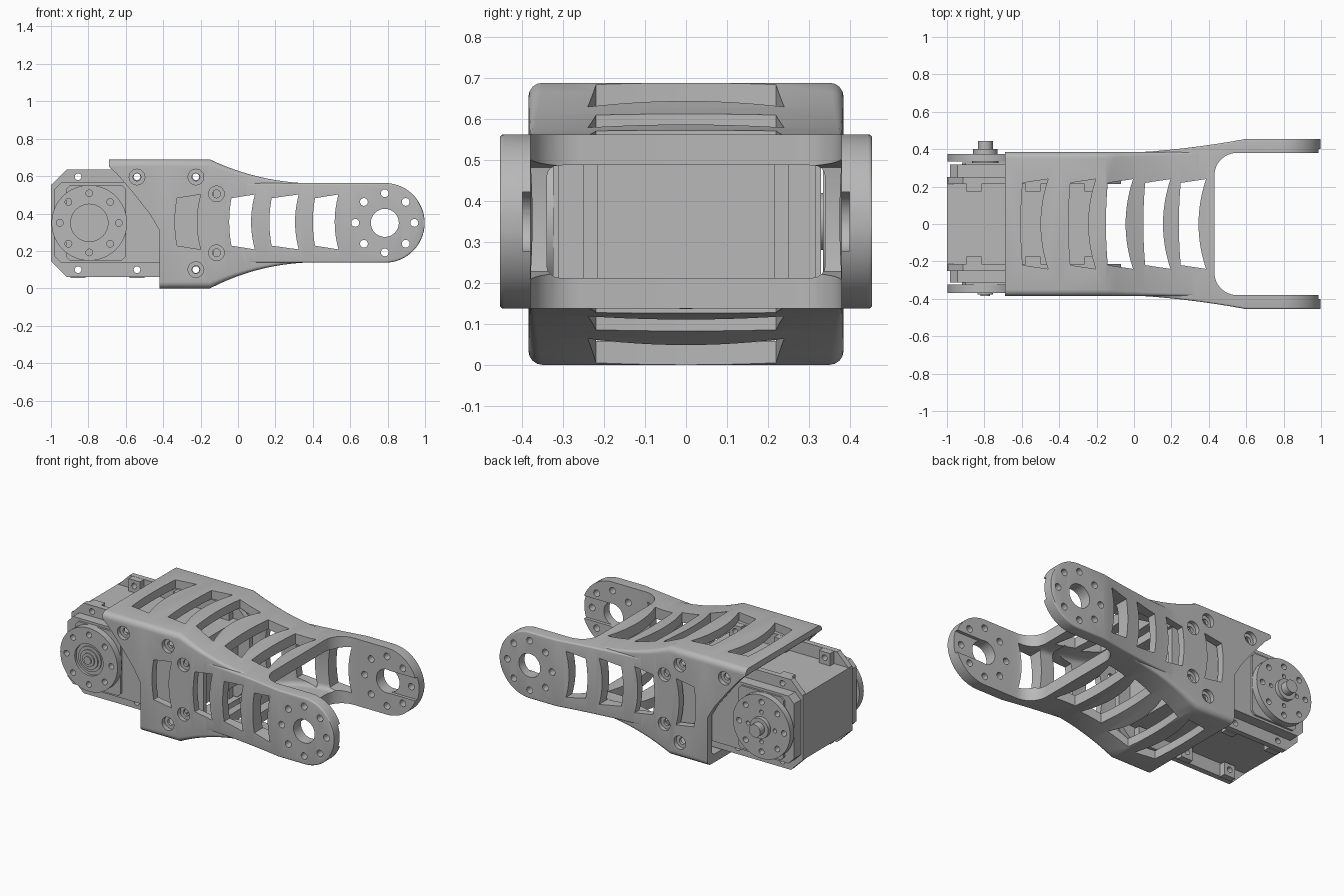
import bpy, bmesh, math

if "Cube" in bpy.data.objects:
    bpy.data.objects.remove(bpy.data.objects["Cube"], do_unlink=True)

GREY = bpy.data.materials.new("grey")
GREY.use_nodes = True
GREY.diffuse_color = (0.48, 0.48, 0.48, 1)
GREY.node_tree.nodes["Principled BSDF"].inputs["Base Color"].default_value = GREY.diffuse_color


def make(name, bm):
    bmesh.ops.recalc_face_normals(bm, faces=bm.faces)
    mesh = bpy.data.meshes.new(name)
    bm.to_mesh(mesh)
    bm.free()
    mesh.materials.append(GREY)
    obj = bpy.data.objects.new(name, mesh)
    bpy.context.collection.objects.link(obj)
    return obj


def add_prism(bm, pts, axis, lo, hi):
    """Extrude an outline along y (points are x, z) or z (points are x, y)."""
    def place(p, d):
        return (p[0], d, p[1]) if axis == "y" else (p[0], p[1], d)
    a = [bm.verts.new(place(p, lo)) for p in pts]
    b = [bm.verts.new(place(p, hi)) for p in pts]
    bm.faces.new(a)
    bm.faces.new(b[::-1])
    for i in range(len(a)):
        j = (i + 1) % len(a)
        bm.faces.new((a[i], a[j], b[j], b[i]))


def prisms(name, outlines, axis, *spans):
    bm = bmesh.new()
    for pts in outlines:
        for lo, hi in spans:
            add_prism(bm, pts, axis, lo, hi)
    return make(name, bm)


def disc(x, z, r, n=24):
    return [(x + r * math.cos(math.tau * i / n), z + r * math.sin(math.tau * i / n)) for i in range(n)]


def ring(x, z, radius, r):
    return [disc(x + radius * math.cos(i * math.pi / 4), z + radius * math.sin(i * math.pi / 4), r, 16)
            for i in range(8)]


def rect(x0, x1, y0, y1, cut=0.0):
    """Rectangle, optionally with chamfered corners."""
    if not cut:
        return [(x0, y0), (x1, y0), (x1, y1), (x0, y1)]
    return [(x0 + cut, y0), (x1 - cut, y0), (x1, y0 + cut), (x1, y1 - cut),
            (x1 - cut, y1), (x0 + cut, y1), (x0, y1 - cut), (x0, y0 + cut)]


def window(x0, x1, mid, half, bow0, bow1):
    """Vent outline whose two long sides bow towards -x."""
    ts = [i / 6 - 1 for i in range(13)]
    left = [(x0 - bow0 * (1 - t * t), mid + t * (half - 0.02)) for t in ts]
    right = [(x1 - bow1 * (1 - t * t), mid + t * half) for t in ts]
    return right + left[::-1]


def combine(obj, other, operation="DIFFERENCE"):
    mod = obj.modifiers.new("combine", "BOOLEAN")
    mod.operation, mod.solver, mod.object = operation, "EXACT", other
    bpy.context.view_layer.objects.active = obj
    bpy.ops.object.modifier_apply(modifier=mod.name)
    bpy.data.objects.remove(other, do_unlink=True)


def clamp(t):
    return max(0.0, min(1.0, t))


# Bracket sections by station along x: bottom, top, half width, corner radius
ARM_X, ARM_Z, ARM_R = 0.785, 0.35, 0.213


def body_section(x):
    fall = (1 - clamp((x + 0.15) / 0.6)) ** 2.2
    return 0.14 - 0.14 * fall, 0.56 + 0.129 * fall, 0.385, 0.012 + 0.022 * fall


def arm_section(x):
    h = math.sqrt(ARM_R ** 2 - max(x - ARM_X, 0) ** 2)
    width = 0.38 + 0.075 * clamp((x + 0.1) / 0.7) ** 1.7
    return ARM_Z - h, ARM_Z + h, width, 0.01


def inner_section(x):
    bottom, top, _, _ = body_section(x)
    wall = 0.053 + 0.02 * clamp((x + 0.15) / 0.6)
    return bottom + wall, top - wall, 0.34, 0.03


def loft(name, xs, shape):
    bm = bmesh.new()
    rows = []
    for x in xs:
        z0, z1, w, r = shape(x)
        r = min(r, (z1 - z0) * 0.3)
        row = []
        for k, (sy, sz) in enumerate(((1, 1), (-1, 1), (-1, -1), (1, -1))):
            cy, cz = sy * (w - r), (z1 - r if sz > 0 else z0 + r)
            for i in range(5):
                a = math.pi / 2 * (k + i / 4)
                row.append(bm.verts.new((x, cy + r * math.cos(a), cz + r * math.sin(a))))
        rows.append(row)
    for a, b in zip(rows, rows[1:]):
        for i in range(len(a)):
            j = (i + 1) % len(a)
            bm.faces.new((a[i], a[j], b[j], b[i]))
    bm.faces.new(rows[0])
    bm.faces.new(rows[-1][::-1])
    return make(name, bm)


# Boxy body joined to the flared arms, then hollowed
curve_xs = [-0.15 + 0.05 * i for i in range(16)]
tip_xs = [ARM_X + ARM_R * math.sin(math.radians(a)) for a in range(0, 88, 6)]
bracket = loft("bracket", [-0.69, -0.4] + curve_xs[:12] + [0.44], body_section)
combine(bracket, loft("arms", [-0.12] + curve_xs[1:] + tip_xs, arm_section), "UNION")
combine(bracket, loft("cavity", [-0.8, -0.4] + curve_xs[:15], inner_section))

# Slanted rear edge of the side walls
combine(bracket, prisms("rear_cut", [[(-0.9, -0.1), (-0.42, -0.1), (-0.42, 0.31), (-0.47, 0.395),
                                      (-0.56, 0.51), (-0.65, 0.615), (-0.69, 0.65), (-0.9, 0.65)]],
                        "y", (-0.6, 0.6)))

# Gap between the fork arms
arc = [(0.55 - 0.12 * math.cos(math.radians(a)), 0.26 + 0.12 * math.sin(math.radians(a)))
       for a in range(0, 91, 10)]
gap = arc + [(1.2, 0.38), (1.2, -0.38)] + [(x, -y) for x, y in reversed(arc)]
combine(bracket, prisms("fork_gap", [gap], "z", (-0.2, 0.9)))

# Vents through top and bottom, then through the sides
top_vents = [window(x, x + 0.135, 0, 0.24, 0.01, 0.04) for x in (-0.595, -0.34, -0.14, 0.06, 0.25)]
combine(bracket, prisms("top_vents", top_vents, "z", (-0.2, 0.9)))
side_vents = [window(x0, x1, 0.355, 0.147, 0.012, 0.02)
              for x0, x1 in ((-0.325, -0.2), (-0.035, 0.09), (0.18, 0.325), (0.412, 0.537))]
combine(bracket, prisms("side_vents", side_vents, "y", (-0.6, 0.6)))

# Counterbored screw holes and arm holes
screws = [(-0.54, 0.595), (-0.225, 0.595), (-0.115, 0.505), (-0.115, 0.19), (-0.225, 0.1)]
combine(bracket, prisms("counterbores", [disc(x, z, 0.042) for x, z in screws], "y",
                        (-0.6, -0.358), (0.358, 0.6)))
small = [disc(x, z, 0.021, 16) for x, z in screws] + ring(ARM_X, ARM_Z, 0.158, 0.021)
combine(bracket, prisms("holes", small + [disc(ARM_X, ARM_Z, 0.075, 32)], "y", (-0.6, 0.6)))
combine(bracket, prisms("arm_slots", [rect(ARM_X, 1.2, 0.278, 0.422)], "y", (-0.4, 0.4)))

# Motor: core, flanges with nut blocks, covers
prisms("motor_core", [rect(-1.0, -0.15, 0.145, 0.555)], "y", (-0.25, 0.25))
flanges = prisms("motor_flanges", [rect(-1.0, -0.07, 0.06, 0.635, 0.085)], "y",
                 (-0.25, -0.215), (0.215, 0.25))
lugs = [(x, z) for x in (-0.855, -0.54, -0.225) for z in (0.1, 0.597)]
nuts = [rect(x - 0.04, x + 0.04, z - 0.045, z + 0.037) for x, z in lugs]
nut_blocks = prisms("nut_blocks", nuts, "y", (-0.216, -0.175), (0.175, 0.216))
for part in (flanges, nut_blocks):
    combine(part, prisms("lug_holes", [disc(x, z, 0.018, 16) for x, z in lugs], "y", (-0.5, 0.5)))
prisms("front_cover", [rect(-0.985, -0.13, 0.135, 0.565, 0.04)], "y", (-0.312, -0.248))
prisms("rear_cover", [rect(-0.985, -0.13, 0.135, 0.565, 0.04)], "y", (0.248, 0.318))
prisms("cover_pads", [rect(-0.92, -0.6, 0.15, 0.55, 0.02)], "y", (-0.325, -0.31), (0.316, 0.33))

# Output horns, with a recessed stepped hub in front and a shaft behind
HX, HZ = -0.795, 0.35
for name, lo, hi in (("front_horn", -0.368, -0.324), ("rear_horn", 0.335, 0.375)):
    horn = prisms(name, [disc(HX, HZ, 0.202, 48)], "y", (lo, hi))
    combine(horn, prisms("horn_holes", ring(HX, HZ, 0.158, 0.018), "y", (-0.5, 0.5)))
    if lo > 0:
        combine(horn, prisms("inner_holes", ring(HX, HZ, 0.095, 0.013)[::2], "y", (-0.5, 0.5)))
    else:
        combine(horn, prisms("hub_recess", [disc(HX, HZ, 0.1, 32)], "y", (-0.5, -0.352)))
    prisms(name + "_neck", [disc(HX, HZ, 0.07)], "y", sorted((math.copysign(0.3, lo), (lo + hi) / 2)))
for r, y in ((0.08, -0.36), (0.062, -0.368), (0.042, -0.376), (0.025, -0.384)):
    prisms("front_hub", [disc(HX, HZ, r, 32)], "y", (y, -0.34))
for r, y in ((0.065, 0.4), (0.04, 0.445)):
    prisms("rear_shaft", [disc(HX, HZ, r, 32)], "y", (0.35, y))

# Smooth rounded surfaces, keep edges sharp
bpy.ops.object.select_all(action="DESELECT")
for obj in bpy.context.collection.objects:
    if obj.type == "MESH":
        obj.select_set(True)
        bpy.context.view_layer.objects.active = obj
bpy.ops.object.shade_smooth_by_angle(angle=math.radians(30))
